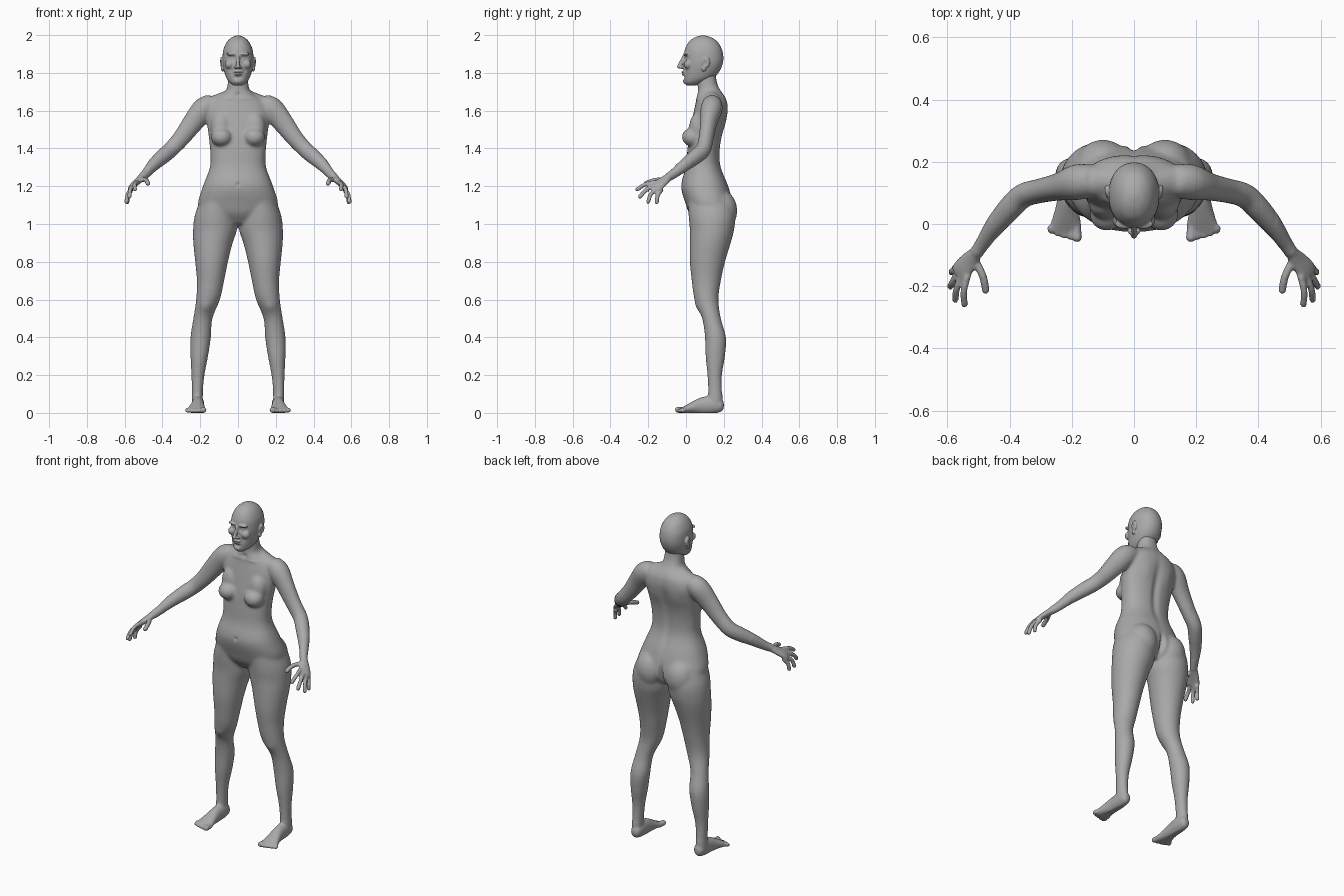
import bpy
import bmesh
import math
from mathutils import Vector, Matrix

cube = bpy.data.objects.get("Cube")
if cube:
    bpy.data.objects.remove(cube)

grey = bpy.data.materials.new("matte grey")
grey.use_nodes = True
grey.diffuse_color = (0.4, 0.4, 0.4, 1)
grey.node_tree.nodes["Principled BSDF"].inputs["Base Color"].default_value = grey.diffuse_color

UP, BACK = Vector((0, 0, 1)), Vector((0, 1, 0))


def smooth_rows(rows, steps=4):
    """Catmull-Rom interpolation of section rows."""
    out = []
    pad = [rows[0]] + list(rows) + [rows[-1]]
    for p0, p1, p2, p3 in zip(pad, pad[1:], pad[2:], pad[3:]):
        for k in range(steps):
            t = k / steps
            out.append([b + 0.5 * t * (c - a + t * (2 * a - 5 * b + 4 * c - d + t * (3 * (b - c) + d - a)))
                        for a, b, c, d in zip(p0, p1, p2, p3)])
    return out + [list(rows[-1])]


def tube(bm, rows, side=1, ref=UP, axis=None, power=2.0, sides=32):
    """Loft of rounded sections; each row is x, y, z, half width, half depth."""
    rows = smooth_rows(rows)
    centres = [Vector((r[0] * side, r[1], r[2])) for r in rows]
    rings = []
    for i, row in enumerate(rows):
        ahead, behind = centres[min(i + 1, len(rows) - 1)], centres[max(i - 1, 0)]
        tangent = axis or (ahead - behind).normalized()
        u = tangent.cross(ref).normalized()
        v = u.cross(tangent)
        ring = []
        for k in range(sides):
            c, s = math.cos(math.tau * k / sides), math.sin(math.tau * k / sides)
            c = math.copysign(abs(c) ** (2 / power), c)
            s = math.copysign(abs(s) ** (2 / power), s)
            ring.append(bm.verts.new(centres[i] + u * c * row[3] + v * s * row[4]))
        rings.append(ring)
    faces = [bm.faces.new(rings[0]), bm.faces.new(rings[-1])]
    for low, high in zip(rings, rings[1:]):
        for k in range(sides):
            n = (k + 1) % sides
            faces.append(bm.faces.new((low[k], low[n], high[n], high[k])))
    bmesh.ops.recalc_face_normals(bm, faces=faces)


def ball(bm, centre, radii, side=1):
    place = Matrix.Translation((centre[0] * side, centre[1], centre[2]))
    bmesh.ops.create_icosphere(bm, subdivisions=3, radius=1, matrix=place @ Matrix.Diagonal((*radii, 1)))


def digit(bm, points, radius, side):
    """Finger or toe with a rounded tip."""
    tube(bm, [(*p, radius, radius) for p in points], side, sides=12)
    ball(bm, points[-1], [radius] * 3, side)


def bake(obj):
    """Replace the mesh by its modified result."""
    graph = bpy.context.evaluated_depsgraph_get()
    obj.data = bpy.data.meshes.new_from_object(obj.evaluated_get(graph))
    obj.modifiers.clear()


def fuse(name, bm, voxel):
    mesh = bpy.data.meshes.new(name)
    bm.to_mesh(mesh)
    bm.free()
    obj = bpy.data.objects.new(name, mesh)
    bpy.context.collection.objects.link(obj)
    remesh = obj.modifiers.new("fuse", "REMESH")
    remesh.mode = "VOXEL"
    remesh.voxel_size = voxel
    bake(obj)
    return obj


def relax(obj, iterations, soft=None):
    mod = obj.modifiers.new("relax", "SMOOTH")
    mod.factor, mod.iterations = 0.5, iterations
    if soft:
        group = obj.vertex_groups.new(name="soft")
        group.add([v.index for v in obj.data.vertices if soft(v.co)], 1, "REPLACE")
        mod.vertex_group = group.name
    bake(obj)


def sculpt(obj, strokes):
    """Mirrored soft strokes: centre, spread, push."""
    for v in obj.data.vertices:
        p = Vector((abs(v.co.x), v.co.y, v.co.z))
        for centre, spread, push in strokes:
            d = sum(((a - b) / s) ** 2 for a, b, s in zip(p, centre, spread))
            if d < 9:
                v.co.y += push * math.exp(-d)
        v.co.z = max(v.co.z, 0)


def finish(obj):
    obj.data.materials.clear()
    obj.data.materials.append(grey)
    bpy.context.view_layer.objects.active = obj
    obj.select_set(True)
    bpy.ops.object.shade_smooth()
    obj.select_set(False)


# Torso and neck: height, half width, front, back
torso = [(1.0, .06, .06, .2), (1.05, .16, .02, .245), (1.1, .212, 0, .25), (1.2, .186, -.026, .225),
         (1.3, .149, -.002, .186), (1.38, .147, .006, .18), (1.46, .155, .015, .19), (1.54, .165, .03, .21),
         (1.6, .165, .042, .222), (1.65, .14, .053, .218), (1.685, .09, .058, .2), (1.71, .062, .062, .182),
         (1.75, .054, .06, .164), (1.82, .05, .055, .155)]
# Leg: height, inner, outer, front, back
leg = [(1.15, .02, .19, .01, .235), (1.05, .005, .228, .013, .26), (.97, .005, .238, .02, .255),
       (.9, .028, .237, .02, .237), (.8, .053, .227, .02, .207), (.7, .073, .218, .03, .185),
       (.6, .095, .222, .045, .172), (.5, .135, .237, .085, .185), (.4, .143, .252, .1, .212),
       (.3, .158, .252, .103, .207), (.2, .177, .247, .113, .191), (.1, .186, .245, .116, .192),
       (.04, .185, .245, .11, .197)]
arm = [(.13, .14, 1.64, .05, .05), (.18, .135, 1.61, .058, .062), (.24, .12, 1.535, .045, .056),
       (.3, .107, 1.455, .04, .047), (.355, .092, 1.395, .04, .043), (.395, .055, 1.36, .04, .042),
       (.44, .003, 1.32, .034, .036), (.485, -.06, 1.27, .024, .026), (.505, -.09, 1.25, .022, .024)]
palm = [(.505, -.09, 1.25, .02, .022), (.527, -.115, 1.23, .029, .018), (.55, -.145, 1.208, .037, .016),
        (.562, -.165, 1.194, .037, .013)]
foot = [(.212, .2, .04, .012, .015), (.212, .185, .04, .028, .034), (.212, .14, .043, .033, .047),
        (.213, .08, .038, .034, .044), (.217, .03, .027, .042, .031), (.22, -.01, .016, .052, .019),
        (.221, -.024, .014, .05, .013)]
fingers = [[(.535, -.165, 1.222), (.547, -.215, 1.21), (.545, -.258, 1.183)],
           [(.552, -.16, 1.205), (.57, -.208, 1.183), (.575, -.243, 1.145)],
           [(.562, -.148, 1.19), (.582, -.185, 1.16), (.59, -.2, 1.118)],
           [(.563, -.128, 1.182), (.582, -.15, 1.15), (.586, -.155, 1.115)],
           [(.515, -.11, 1.235), (.487, -.165, 1.232), (.477, -.212, 1.215)]]

bm = bmesh.new()
tube(bm, [(0, (f + b) / 2, z, w, (b - f) / 2) for z, w, f, b in torso], ref=BACK, axis=UP, power=2.3)
for side in (1, -1):
    tube(bm, [((i + o) / 2, (f + b) / 2, z, (o - i) / 2, (b - f) / 2) for z, i, o, f, b in leg],
         side, ref=BACK, axis=UP)
    tube(bm, arm, side)
    tube(bm, palm, side, ref=Vector((.75 * side, -.3, .6)))
    tube(bm, foot, side, axis=-BACK)
    # Shoulder slope, breast and buttock
    tube(bm, [(.03, .135, 1.672, .04, .045), (.1, .137, 1.645, .05, .045), (.17, .135, 1.61, .05, .05)], side)
    ball(bm, (.087, .033, 1.46), (.057, .056, .05), side)
    ball(bm, (.09, .062, 1.51), (.055, .046, .08), side)
    ball(bm, (.1, .185, 1.07), (.09, .087, .11), side)
    for k, points in enumerate(fingers):
        digit(bm, points, .0115 if k < 4 else .013, side)
    # Toes, from the big one outwards
    for k in range(5):
        r = .016 if k == 0 else .0115
        x = .184 + .021 * k
        digit(bm, [(x + .002, -.005, .016), (x, -.03 + .004 * k, .015),
                   (x - .001, -.043 + .001 * k + .0012 * k * k, r)], r, side)

body = fuse("body", bm, .006)
relax(body, 25, lambda p: p.z > .1 and abs(p.x) < .46)
relax(body, 3)
sculpt(body, [
    ((0, .2, 1.42), (.022, .06, .17), -.012),    # spine groove
    ((0, .27, 1.06), (.014, .07, .06), -.03),    # buttock cleft
    ((.075, .22, 1.53), (.04, .05, .06), .006),  # shoulder blade
    ((0, -.025, 1.21), (.008, .03, .01), .008),  # navel
    ((0, .05, 1.685), (.014, .03, .012), .008),  # throat hollow
    ((.08, .05, 1.665), (.06, .03, .008), -.004),  # collarbone
    ((.17, .06, .56), (.03, .03, .035), -.007),  # kneecap
])
finish(body)

# Head: height, half width, front, back
skull = [(1.998, .008, .08, .1), (1.988, .034, .047, .133), (1.965, .058, .015, .167), (1.925, .077, -.006, .19),
         (1.88, .082, -.012, .198), (1.84, .08, -.012, .192), (1.8, .071, -.012, .172),
         (1.77, .06, -.012, .14), (1.748, .044, -.009, .095), (1.733, .022, .004, .05)]
bm = bmesh.new()
tube(bm, [(0, (f + b) / 2, z, w, (b - f) / 2) for z, w, f, b in skull], ref=BACK, axis=UP, power=2.15, sides=48)
# Nose, lips and chin
tube(bm, [(0, -.008, 1.89, .008, .01), (0, -.022, 1.86, .009, .012), (0, -.035, 1.833, .011, .011)], sides=16)
ball(bm, (0, -.036, 1.833), (.011, .012, .01))
ball(bm, (0, -.012, 1.804), (.024, .013, .006))
ball(bm, (0, -.01, 1.792), (.021, .013, .006))
ball(bm, (0, .002, 1.757), (.024, .018, .018))
for side in (1, -1):
    ball(bm, (.012, -.022, 1.829), (.009, .012, .008), side)
    ball(bm, (.045, .012, 1.845), (.024, .024, .025), side)
    ball(bm, (.03, .0, 1.9), (.032, .016, .009), side)
    # Ear and its lobe
    ball(bm, (.086, .105, 1.856), (.011, .022, .03), side)
    ball(bm, (.082, .094, 1.825), (.009, .012, .018), side)

head = fuse("head", bm, .0034)
relax(head, 5)
sculpt(head, [
    ((.032, -.01, 1.876), (.02, .03, .012), .014),   # eye socket
    ((.032, .0, 1.876), (.011, .03, .007), -.009),   # eyeball
    ((0, -.02, 1.798), (.022, .02, .003), .006),     # mouth line
    ((.035, -.005, 1.812), (.01, .03, .014), .004),  # cheek fold
    ((0, -.01, 1.776), (.02, .02, .008), .006),      # chin crease
])
# Hollow of each ear
for v in head.data.vertices:
    d = ((v.co.y - .1) / .011) ** 2 + ((v.co.z - 1.852) / .017) ** 2
    if abs(v.co.x) > .083:
        v.co.x -= math.copysign(.009 * math.exp(-d), v.co.x)
finish(head)
